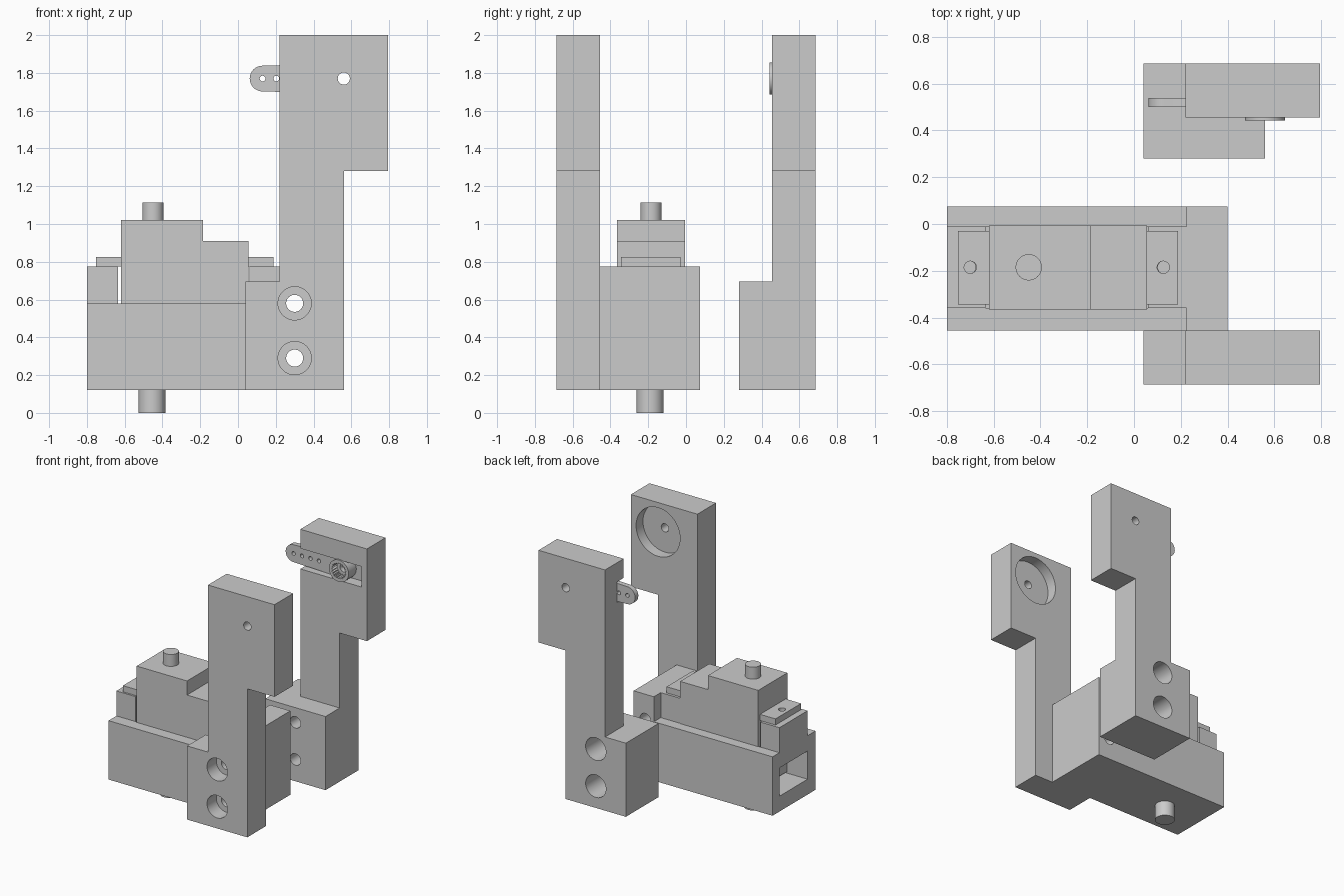
import bpy, bmesh
from math import sin, cos, pi, radians

if "Cube" in bpy.data.objects:
    bpy.data.objects.remove(bpy.data.objects["Cube"])


def prism(name, pts, axis, lo, hi):
    """Extrude a closed profile: (x,z) along y, or (x,y) along z."""
    place = (lambda a, b, t: (a, t, b)) if axis == 'y' else (lambda a, b, t: (a, b, t))
    bm = bmesh.new()
    rings = [[bm.verts.new(place(a, b, t)) for a, b in pts] for t in (lo, hi)]
    bm.faces.new(rings[0])
    bm.faces.new(rings[1])
    n = len(pts)
    for i in range(n):
        j = (i + 1) % n
        bm.faces.new((rings[0][i], rings[0][j], rings[1][j], rings[1][i]))
    bmesh.ops.recalc_face_normals(bm, faces=bm.faces)
    me = bpy.data.meshes.new(name)
    bm.to_mesh(me)
    bm.free()
    ob = bpy.data.objects.new(name, me)
    bpy.context.collection.objects.link(ob)
    return ob


def box(name, x, y, z):
    return prism(name, [(x[0], y[0]), (x[1], y[0]), (x[1], y[1]), (x[0], y[1])], 'z', *z)


def arc(a, b, r, start=0, end=360, n=48):
    full = end - start == 360
    steps = n if full else n + 1
    return [(a + r * cos(radians(start + (end - start) * i / n)),
             b + r * sin(radians(start + (end - start) * i / n))) for i in range(steps)]


def rod(name, a, b, r, axis, lo, hi):
    return prism(name, arc(a, b, r), axis, lo, hi)


def boolean(ob, others, op='DIFFERENCE'):
    """Apply each tool to ob, then remove the tool."""
    bpy.context.view_layer.objects.active = ob
    for t in others:
        m = ob.modifiers.new("bool", 'BOOLEAN')
        m.operation, m.object, m.solver = op, t, 'EXACT'
        bpy.ops.object.modifier_apply(modifier=m.name)
        bpy.data.objects.remove(t)


def smooth(ob):
    bpy.ops.object.select_all(action='DESELECT')
    ob.select_set(True)
    bpy.context.view_layer.objects.active = ob
    bpy.ops.object.shade_smooth_by_angle(angle=radians(25))


SCREW_X, SCREW_Z = 0.30, (0.29, 0.58)
PIVOT = (0.56, 1.77)
MID_Y = -0.185

ARM = [(0.04, 0.12), (0.56, 0.12), (0.56, 1.28), (0.795, 1.28), (0.795, 2.0),
       (0.22, 2.0), (0.22, 0.695), (0.04, 0.695)]


def screw_cuts(y0, y1, c0, c1):
    cuts = []
    for z in SCREW_Z:
        cuts.append(rod("cut", SCREW_X, z, 0.045, 'y', y0, y1))
        cuts.append(rod("cut", SCREW_X, z, 0.088, 'y', c0, c1))
    return cuts


# front arm with counterbored screws and round pocket on its inner side
front_arm = prism("front_arm", ARM, 'y', -0.685, -0.455)
boolean(front_arm, screw_cuts(-0.8, -0.3, -0.8, -0.57)
        + [rod("cut", *PIVOT, 0.19, 'y', -0.54, -0.3),
           rod("cut", *PIVOT, 0.032, 'y', -0.8, -0.3)])

# back arm with thick foot and slot for the lever
back_arm = prism("back_arm", ARM, 'y', 0.455, 0.685)
boolean(back_arm, [box("foot", (0.04, 0.56), (0.28, 0.685), (0.12, 0.695))], 'UNION')
boolean(back_arm, screw_cuts(0.2, 0.8, 0.40, 0.8)
        + [box("cut", (0.1, 0.75), (0.3, 0.54), (1.69, 1.85)),
           rod("cut", *PIVOT, 0.032, 'y', 0.3, 0.8)])

# lever: tapered plate plus hub with splined bore
px, pz = PIVOT
plate = arc(0.13, pz, 0.068, 90, 270, 24) + arc(px, pz, 0.08, -90, 90, 24)
lever = prism("lever", plate, 'y', 0.50, 0.539)
boolean(lever, [rod("hub", px, pz, 0.085, 'y', 0.443, 0.539)], 'UNION')
spline = [(px + r * cos(2 * pi * i / 42), pz + r * sin(2 * pi * i / 42))
          for i, r in enumerate([0.053, 0.063] * 21)]
boolean(lever, [prism("cut", spline, 'y', 0.4, 0.505), rod("cut", px, pz, 0.032, 'y', 0.4, 0.6)]
        + [rod("cut", 0.13 + 0.073 * i, pz, 0.015, 'y', 0.4, 0.6) for i in range(4)])

# motor holder: base, raised end posts, pocket, cable window, screw holes
holder = prism("motor_holder", [(-0.8, 0.12), (0.4, 0.12), (0.4, 0.775), (0.225, 0.775),
                                (0.225, 0.58), (-0.8, 0.58)], 'y', -0.455, 0.075)
boolean(holder, [box("posts", (-0.8, 0.3), (-0.358, -0.01), (0.4, 0.775)),
                 rod("pin", -0.455, -0.19, 0.072, 'z', 0, 0.2)], 'UNION')
boolean(holder, [box("cut", (-0.635, 0.06), (-0.358, -0.01), (0.24, 1.0)),
                 box("cut", (-0.9, -0.6), (-0.358, -0.01), (0.24, 0.46))]
        + [rod("cut", SCREW_X, z, 0.045, 'y', -0.6, 0.2) for z in SCREW_Z]
        + [rod("cut", x, MID_Y, 0.028, 'z', 0.5, 1.0) for x in (-0.705, 0.13)])

# motor: stepped body, mounting ears, output shaft
motor = prism("motor", [(-0.62, 0.25), (0.055, 0.25), (0.055, 0.91), (-0.185, 0.91),
                        (-0.185, 1.02), (-0.62, 1.02)], 'y', -0.365, -0.006)
boolean(motor, [box("ears", (-0.753, 0.188), (-0.345, -0.029), (0.776, 0.824)),
                rod("shaft", -0.45, MID_Y, 0.056, 'z', 0.9, 1.113)], 'UNION')
boolean(motor, [rod("cut", x, MID_Y, 0.026, 'z', 0.7, 1.0) for x in (-0.70, 0.125)])

for part in (front_arm, back_arm, lever, holder, motor):
    smooth(part)
